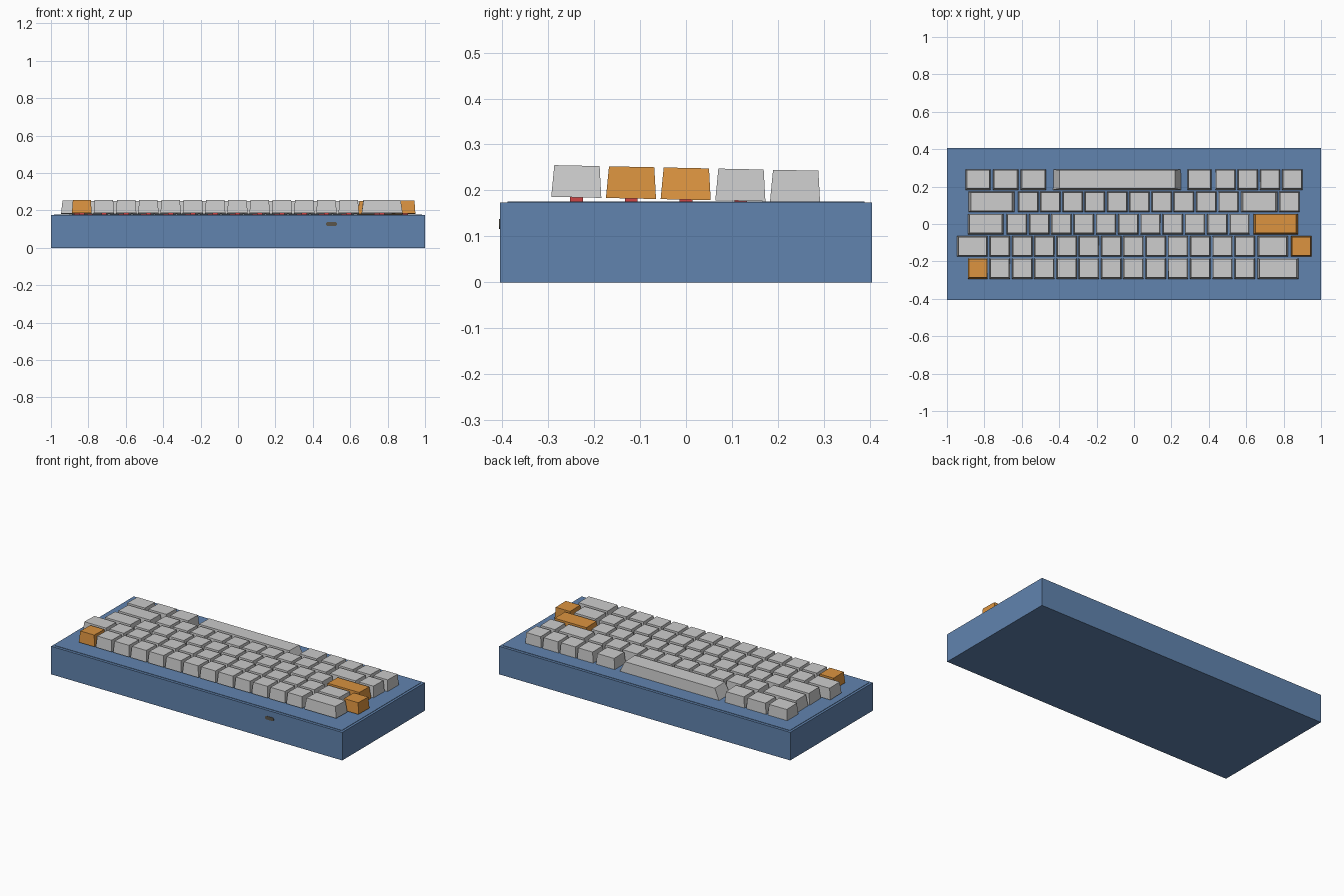
import bpy, bmesh, math

if "Cube" in bpy.data.objects:
    bpy.data.objects.remove(bpy.data.objects["Cube"])

SLOPE = -0.021          # keys fall gently towards the back
KEY = 0.109             # one-unit key size
PITCH = 0.119           # key spacing


def material(name, rgb):
    m = bpy.data.materials.new(name)
    m.diffuse_color = (*rgb, 1)
    m.use_nodes = True
    m.node_tree.nodes["Principled BSDF"].inputs["Base Color"].default_value = m.diffuse_color
    return m


BLUE = material("blue_case", (0.12, 0.23, 0.43))
ORANGE = material("orange_key", (0.70, 0.29, 0.05))
RED = material("red_stem", (0.62, 0.06, 0.06))
DARK = material("dark_port", (0.10, 0.09, 0.07))


def frustum(name, loc, size, taper=1.0, tilt=0.0, mat=None):
    """Box centred on loc whose top face is scaled by taper."""
    bm = bmesh.new()
    bmesh.ops.create_cube(bm, size=1)
    for v in bm.verts:
        k = taper if v.co.z > 0 else 1.0
        v.co.x *= size[0] * k
        v.co.y *= size[1] * k
        v.co.z *= size[2]
    me = bpy.data.meshes.new(name)
    bm.to_mesh(me)
    bm.free()
    ob = bpy.data.objects.new(name, me)
    bpy.context.collection.objects.link(ob)
    ob.location = loc
    ob.rotation_euler.x = tilt
    if mat:
        me.materials.append(mat)
    return ob


# Case and the thin top plate
frustum("case", (0, 0, 0.087), (2, 0.81, 0.174), mat=BLUE)
frustum("top_plate", (0, 0, 0.1745), (1.97, 0.776, 0.004), mat=BLUE)

# Cable port on the front: flat pill shape
bpy.ops.mesh.primitive_cylinder_add(vertices=24, radius=0.011, depth=0.012,
                                    location=(0.5, -0.401, 0.127),
                                    rotation=(math.pi / 2, 0, 0))
port = bpy.context.object
port.name = "cable_port"
for v in port.data.vertices:
    v.co.x += math.copysign(0.019, v.co.x) if abs(v.co.x) > 1e-5 else 0
port.data.materials.append(DARK)


def run(x, n):
    """A run of n one-unit keys starting at centre x."""
    return [(x + i * PITCH, KEY) for i in range(n)]


def span(a, b):
    """A wide key from x = a to x = b."""
    return [((a + b) / 2, b - a)]


# Rows of keys: y position, (centre, width) list, indices of orange keys
rows = [
    (-0.238, span(-0.888, -0.782) + run(-0.717, 12) + span(0.661, 0.880), {0}),
    (-0.119, span(-0.946, -0.782) + run(-0.717, 12) + span(0.661, 0.823)
     + run(0.894, 1), {14}),
    (0.0, span(-0.888, -0.697) + run(-0.626, 11) + span(0.638, 0.878), {12}),
    (0.119, span(-0.884, -0.640) + run(-0.566, 10) + span(0.573, 0.766)
     + run(0.831, 1), set()),
    (0.238, span(-0.900, -0.766) + span(-0.754, -0.618) + span(-0.606, -0.470)
     + span(-0.432, 0.251) + span(0.286, 0.414) + run(0.489, 4), set()),
]

# Keycaps, each on a small red switch stem
for r, (y, keys, orange) in enumerate(rows):
    z = 0.2145 + SLOPE * y
    for i, (x, w) in enumerate(keys):
        frustum(f"keycap_{r}_{i}", (x, y, z), (w, KEY, 0.069), 0.905, SLOPE,
                ORANGE if i in orange else None)
        frustum(f"switch_stem_{r}_{i}", (x, y, 0.176), (0.028, 0.028, 0.024),
                mat=RED)
